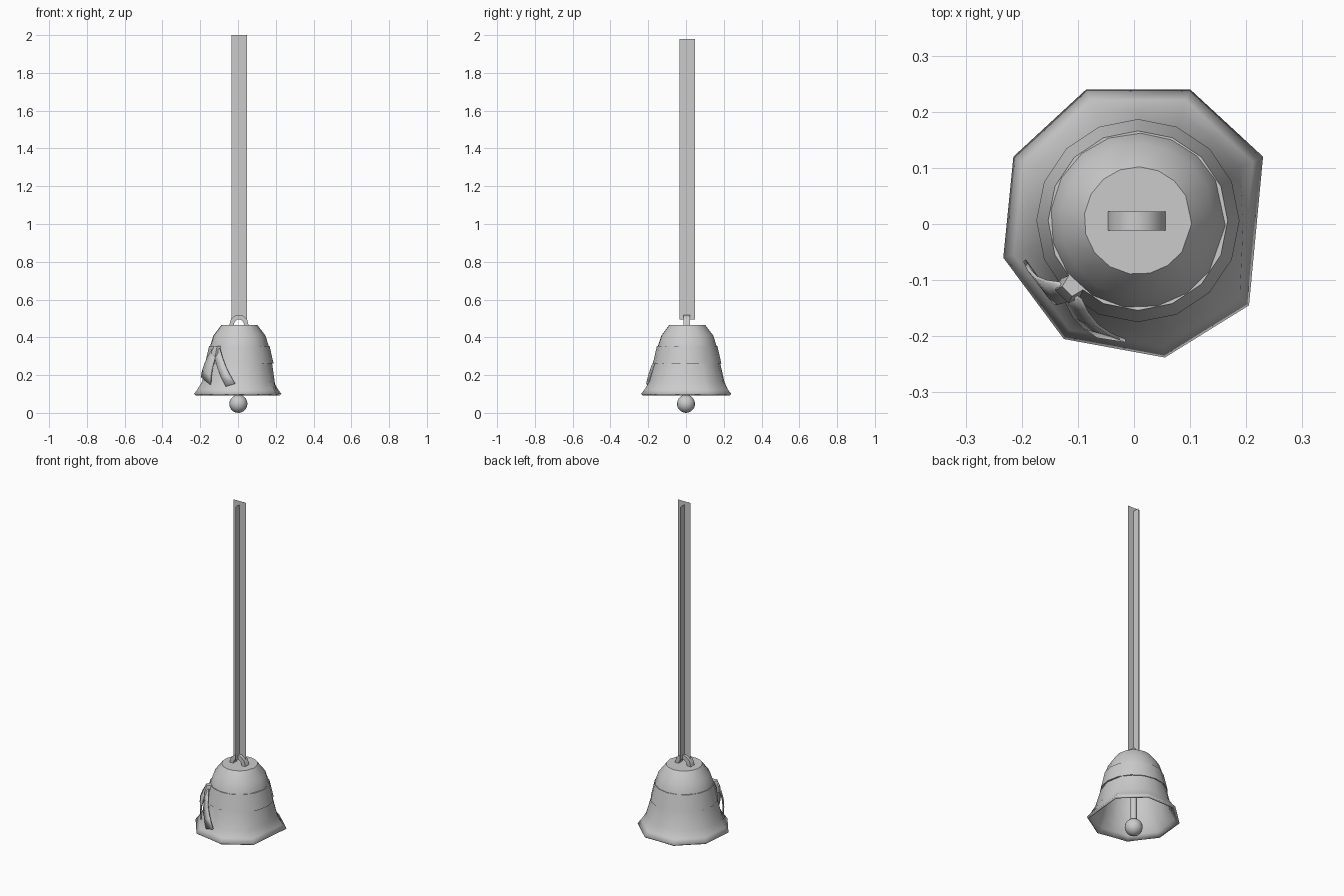
import bpy, bmesh
from math import atan2, cos, sin, pi, tau, radians
from mathutils import Vector

cube = bpy.data.objects.get("Cube")
if cube:
    bpy.data.objects.remove(cube)

gray = bpy.data.materials.new("light gray")
gray.use_nodes = True
gray.diffuse_color = (0.6, 0.6, 0.6, 1)
gray.node_tree.nodes["Principled BSDF"].inputs["Base Color"].default_value = (0.6, 0.6, 0.6, 1)

CX, CY = 0.007, 0.006


def finish(name, bm, smooth=None, thickness=0, offset=-1, recalc=True):
    """Turn a bmesh into a named gray object."""
    if recalc:
        bmesh.ops.recalc_face_normals(bm, faces=bm.faces)
    mesh = bpy.data.meshes.new(name)
    bm.to_mesh(mesh)
    bm.free()
    mesh.materials.append(gray)
    ob = bpy.data.objects.new(name, mesh)
    bpy.context.collection.objects.link(ob)
    if thickness:
        mod = ob.modifiers.new("Thickness", "SOLIDIFY")
        mod.thickness, mod.offset = thickness, offset
    if smooth:
        bpy.ops.object.select_all(action="DESELECT")
        ob.select_set(True)
        bpy.context.view_layer.objects.active = ob
        bpy.ops.object.shade_smooth_by_angle(angle=radians(smooth))
    return ob


def loft(bm, rings, closed=True):
    """Join consecutive point rows with quads; return the vertex rows."""
    rows = [[bm.verts.new(p) for p in ring] for ring in rings]
    n = len(rows[0])
    for a, b in zip(rows, rows[1:]):
        for i in range(n if closed else n - 1):
            j = (i + 1) % n
            bm.faces.new((a[i], a[j], b[j], b[i]))
    return rows


def circle(r, z, n=16, cx=CX, cy=CY):
    return [(cx + r * cos(tau * i / n), cy + r * sin(tau * i / n), z) for i in range(n)]


# Bell body: uneven eight-sided rim that rounds off towards the crown
rim = [Vector(p) for p in ((0.23, 0.12), (0.10, 0.24), (-0.085, 0.24), (-0.215, 0.12),
                           (-0.233, -0.06), (-0.125, -0.205), (0.055, -0.238), (0.205, -0.145))]
outline = []
for a, b in zip(rim, rim[1:] + rim[:1]):
    outline += [a, (a + b) / 2]


def bell_ring(z, scale, radius, roundness):
    ring = []
    for p in outline:
        ang = atan2(p.y, p.x)
        round_p = Vector((CX + radius * cos(ang), CY + radius * sin(ang)))
        q = (p * scale).lerp(round_p, roundness)
        ring.append((q.x, q.y, z))
    return ring


bm = bmesh.new()
rows = loft(bm, [bell_ring(*s) for s in (
    (0.10, 1, 0.23, 0), (0.125, 0.92, 0.21, 0), (0.165, 0.85, 0.197, 0.5),
    (0.26, 0.75, 0.176, 0.9), (0.355, 0.65, 0.156, 1), (0.41, 0.6, 0.138, 1),
    (0.465, 0.4, 0.096, 1))])
bm.faces.new(rows[-1])
finish("bell_body", bm, 50, 0.012)

# Ribbon band around the waist
bm = bmesh.new()
loft(bm, [circle(0.168, 0.26), circle(0.181, 0.262), circle(0.160, 0.355), circle(0.150, 0.355)])
finish("ribbon_band", bm, 30)

# Hanging loop on the crown: square-section arch
bm = bmesh.new()
arch = []
for i in range(6):
    t = pi * i / 5
    section = []
    for r, y in ((1, -0.012), (1, 0.022), (0.55, 0.022), (0.55, -0.012)):
        section.append((0.005 + 0.052 * r * cos(t), y, 0.462 + 0.06 * r * sin(t)))
    arch.append(section)
rows = loft(bm, arch)
for end in (rows[0], rows[-1]):
    bm.faces.new(end)
finish("hanging_loop", bm, 40)

# Cord: two crossed flat strips
for name, dx, dy, top in (("cord_wide", 0.0405, 0, 2.0), ("cord_cross", 0, 0.0405, 1.98)):
    bm = bmesh.new()
    loft(bm, [[(CX - dx, CY - dy, z), (CX + dx, CY + dy, z)] for z in (0.495, top)], False)
    finish(name, bm)

# Clapper: ball on a rod
bm = bmesh.new()
bmesh.ops.create_uvsphere(bm, u_segments=16, v_segments=10, radius=0.048)
bmesh.ops.translate(bm, verts=bm.verts, vec=(0.002, 0, 0.048))
finish("clapper_ball", bm, 60)
bm = bmesh.new()
loft(bm, [circle(0.018, z, 8, 0.002, 0) for z in (0.08, 0.46)])
finish("clapper_rod", bm, 60)


# Ribbon tails hanging from the knot
def tail(name, start, end):
    bm = bmesh.new()
    rings = []
    for k in range(5):
        t = k / 4
        bulge = Vector((-0.7, -0.7, 0)) * 0.014 * sin(pi * t)
        rings.append([Vector(a).lerp(Vector(b), t) + bulge for a, b in zip(start, end)])
    loft(bm, rings, False)
    finish(name, bm, 40, 0.006, 0)


tail("right_tail", ((-0.135, -0.105, 0.34), (-0.105, -0.13, 0.33)),
     ((-0.195, -0.065, 0.19), (-0.145, -0.135, 0.15)))
tail("left_tail", ((-0.13, -0.11, 0.33), (-0.095, -0.135, 0.34)),
     ((-0.065, -0.2, 0.14), (-0.015, -0.208, 0.155)))

# Ribbon knot
bm = bmesh.new()
out, side = Vector((-0.7, -0.7, 0)), Vector((0.7, -0.7, 0))
rings = []
for z, r, w in ((0.285, 0.172, 0.016), (0.32, 0.172, 0.024), (0.355, 0.158, 0.018)):
    mid = Vector((CX, CY, z)) + out * r
    rings.append([mid - side * w, mid + out * 0.022 - side * w * 0.7,
                  mid + out * 0.022 + side * w * 0.7, mid + side * w])
rows = loft(bm, rings)
for end in (rows[0], rows[-1]):
    bm.faces.new(end)
finish("ribbon_knot", bm, 40)
